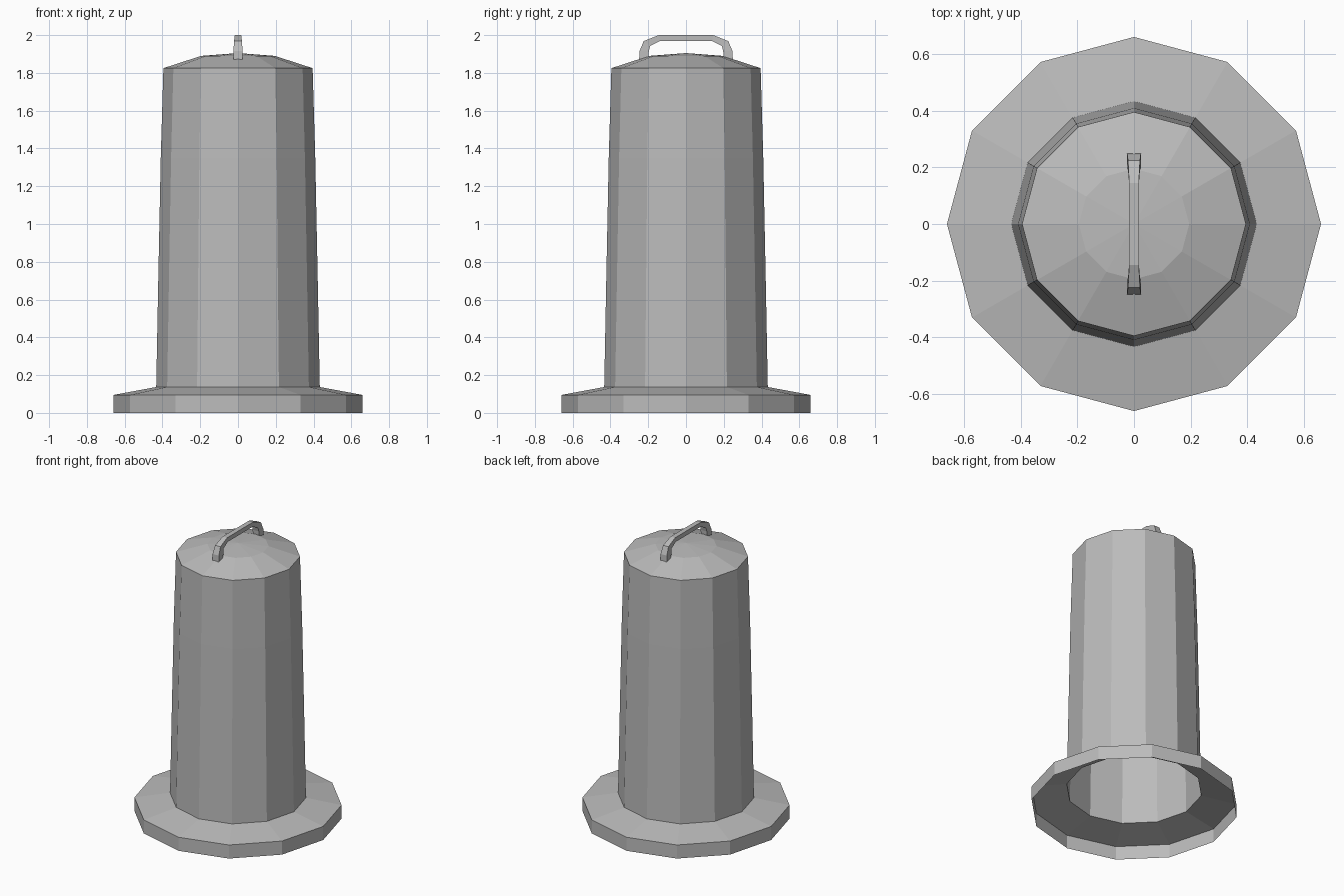
import bpy, bmesh
from math import sin, cos, pi

cube = bpy.data.objects.get("Cube")
if cube:
    bpy.data.objects.remove(cube, do_unlink=True)

SIDES = 12

grey = bpy.data.materials.new("plain grey")
grey.use_nodes = True
colour = (0.5, 0.5, 0.5, 1)
grey.diffuse_color = colour
grey.node_tree.nodes["Principled BSDF"].inputs["Base Color"].default_value = colour


def finish(name, bm):
    mesh = bpy.data.meshes.new(name)
    bm.to_mesh(mesh)
    bm.free()
    mesh.materials.append(grey)
    obj = bpy.data.objects.new(name, mesh)
    bpy.context.collection.objects.link(obj)
    return obj


def lathe(name, profile, tip=None):
    """Faceted open shell through (radius, height) rings, closed by an optional tip."""
    bm = bmesh.new()
    rings = [[bm.verts.new((r * cos(2 * pi * i / SIDES), r * sin(2 * pi * i / SIDES), z))
              for i in range(SIDES)] for r, z in profile]
    for low, high in zip(rings, rings[1:]):
        for i in range(SIDES):
            j = (i + 1) % SIDES
            bm.faces.new((low[i], low[j], high[j], high[i]))
    if tip is not None:
        top = bm.verts.new((0, 0, tip))
        for i in range(SIDES):
            bm.faces.new((rings[-1][i], rings[-1][(i + 1) % SIDES], top))
    return finish(name, bm)


# Hollow base flange, open underneath
lathe("base_flange", [(0.66, 0), (0.66, 0.095), (0.433, 0.137)])

# Tapered body shell
lathe("body", [(0.433, 0.137), (0.421, 0.76), (0.409, 1.35), (0.395, 1.825)])

# Shallow domed cap
lathe("domed_cap", [(0.395, 1.825), (0.195, 1.89)], tip=1.905)

# Carry handle: (outer y, outer z, inner y, inner z, half width), mirrored in y
half = [(0.248, 1.87, 0.2, 1.87, 0.025),
        (0.246, 1.915, 0.197, 1.915, 0.024),
        (0.224, 1.968, 0.19, 1.943, 0.021),
        (0.144, 2.0, 0.138, 1.969, 0.017)]
path = half + [(-a, b, -c, d, w) for a, b, c, d, w in reversed(half)]
bm = bmesh.new()
sections = [[bm.verts.new(p) for p in ((-w, oy, oz), (w, oy, oz), (w, iy, iz), (-w, iy, iz))]
            for oy, oz, iy, iz, w in path]
for a, b in zip(sections, sections[1:]):
    for i in range(4):
        j = (i + 1) % 4
        bm.faces.new((a[i], a[j], b[j], b[i]))
for end in (sections[0], sections[-1]):
    bm.faces.new(end)
bmesh.ops.recalc_face_normals(bm, faces=bm.faces)
finish("carry_handle", bm)
